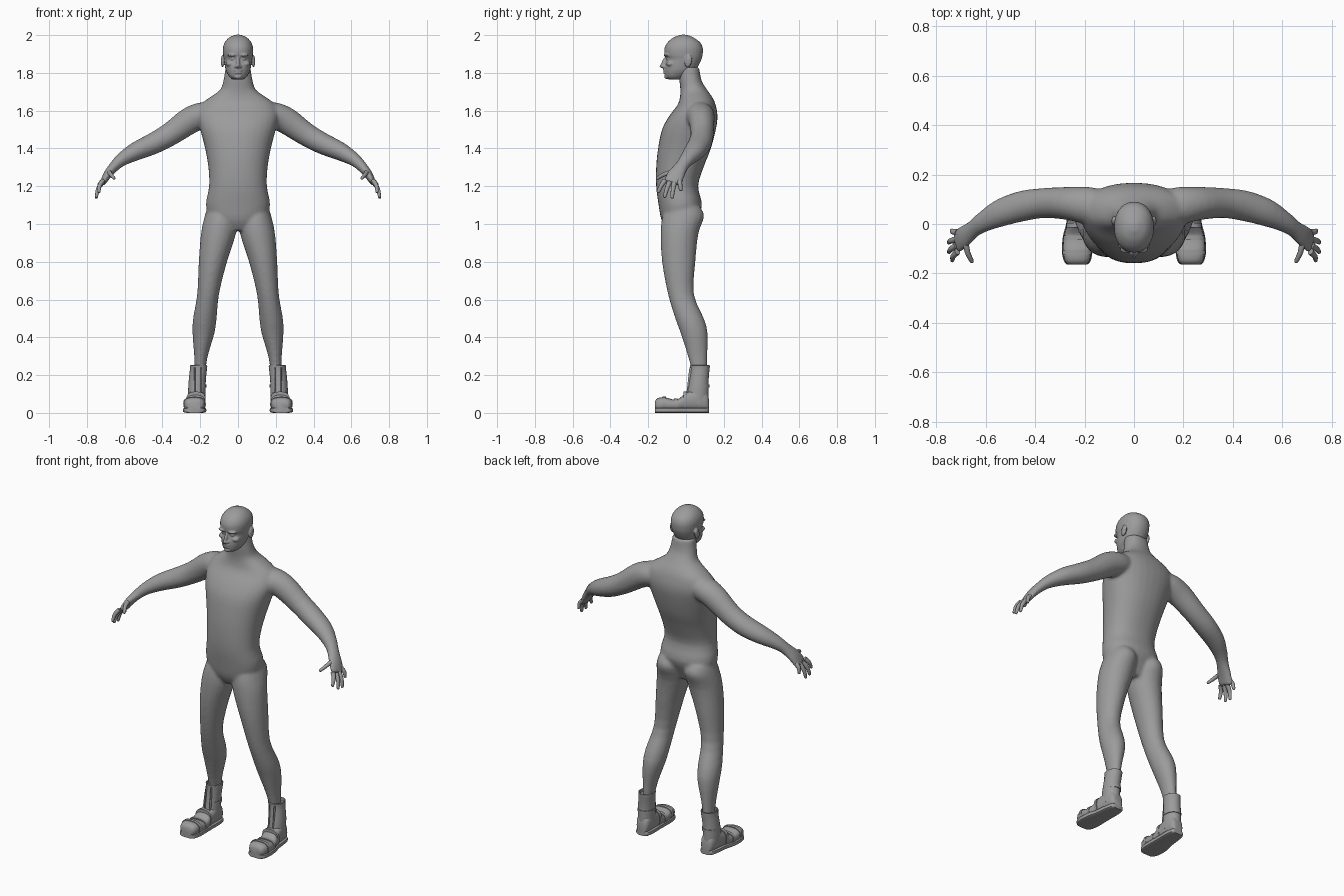
import bpy, bmesh, math
from mathutils import Vector, Matrix

cube = bpy.data.objects.get("Cube")
if cube:
    bpy.data.objects.remove(cube, do_unlink=True)

grey = bpy.data.materials.new("neutral_grey")
grey.use_nodes = True
COLOUR = (0.33, 0.33, 0.33, 1)
grey.diffuse_color = COLOUR
grey.node_tree.nodes["Principled BSDF"].inputs["Base Color"].default_value = COLOUR


def spline(a, b, c, d, t):
    return b + ((c - a) + (2 * a - 5 * b + 4 * c - d) * t
                + (3 * b - a - 3 * c + d) * t * t) * t / 2


def loft(bm, rings, sides=20, steps=3, square=1.0):
    """Skin closed ellipses given as (centre, half axis, half axis)."""
    fine = []
    for i in range(len(rings) - 1):
        quad = [rings[max(0, min(len(rings) - 1, i + k))] for k in (-1, 0, 1, 2)]
        for s in range(steps):
            fine.append([spline(*[r[j] for r in quad], s / steps) for j in range(3)])
    fine.append(rings[-1])
    loops = []
    for c, u, v in fine:
        loop = []
        for k in range(sides):
            a = 2 * math.pi * k / sides
            p, q = [math.copysign(abs(w) ** square, w) for w in (math.cos(a), math.sin(a))]
            loop.append(bm.verts.new(c + u * p + v * q))
        loops.append(loop)
    for lo, hi in zip(loops, loops[1:]):
        for k in range(sides):
            n = (k + 1) % sides
            bm.faces.new((lo[k], lo[n], hi[n], hi[k]))
    bm.faces.new(loops[0][::-1])
    bm.faces.new(loops[-1])


def level(z, x0, x1, y0, y1):
    """Horizontal ring from its limits in x and y."""
    return (Vector(((x0 + x1) / 2, (y0 + y1) / 2, z)),
            Vector(((x1 - x0) / 2, 0, 0)), Vector((0, (y1 - y0) / 2, 0)))


def upright(y, x, w, z0, z1):
    """Ring across the foot, from its width and height limits."""
    return (Vector((x, y, (z0 + z1) / 2)), Vector((w, 0, 0)), Vector((0, 0, (z1 - z0) / 2)))


def along(path):
    """Rings square to a path of (x, y, z, width, thickness)."""
    pts = [Vector(p[:3]) for p in path]
    rings = []
    for i, p in enumerate(path):
        t = (pts[min(i + 1, len(pts) - 1)] - pts[max(i - 1, 0)]).normalized()
        u = Vector((0, 1, 0))
        u = (u - t * u.dot(t)).normalized()
        rings.append((pts[i], u * p[3], t.cross(u) * p[4]))
    return rings


def ball(bm, centre, size, tilt=0.0):
    m = Matrix.Translation(centre) @ Matrix.Rotation(tilt, 4, 'X') @ Matrix.Diagonal((*size, 1))
    bmesh.ops.create_uvsphere(bm, u_segments=16, v_segments=10, radius=1, matrix=m)


def mirror_copy(bm):
    made = bmesh.ops.duplicate(bm, geom=bm.verts[:] + bm.edges[:] + bm.faces[:])["geom"]
    for v in made:
        if isinstance(v, bmesh.types.BMVert):
            v.co.x = -v.co.x


def finish(name, bm, voxel=0, smooth=0):
    bmesh.ops.recalc_face_normals(bm, faces=bm.faces[:])
    me = bpy.data.meshes.new(name)
    bm.to_mesh(me)
    bm.free()
    me.materials.append(grey)
    ob = bpy.data.objects.new(name, me)
    bpy.context.collection.objects.link(ob)
    bpy.ops.object.select_all(action='DESELECT')
    ob.select_set(True)
    bpy.context.view_layer.objects.active = ob
    if voxel:
        rm = ob.modifiers.new("blend", 'REMESH')
        rm.mode, rm.voxel_size, rm.use_smooth_shade = 'VOXEL', voxel, True
        sm = ob.modifiers.new("soften", 'SMOOTH')
        sm.factor, sm.iterations = 0.5, smooth
    else:
        bpy.ops.object.shade_smooth_by_angle(angle=math.radians(40))
    return ob


# Body: limbs first, mirrored, then the torso and neck
body = bmesh.new()
loft(body, along([(.12, .065, 1.585, .07, .06), (.19, .075, 1.575, .076, .07),
                  (.26, .083, 1.545, .068, .071), (.36, .085, 1.475, .061, .062),
                  (.45, .073, 1.425, .062, .057), (.54, .045, 1.385, .056, .049),
                  (.61, .008, 1.345, .042, .037), (.65, -.02, 1.31, .036, .029),
                  (.69, -.052, 1.262, .047, .023), (.717, -.072, 1.215, .05, .015)]))
loft(body, [level(*r) for r in [
    (1.09, .03, .16, -.10, .075), (1.04, .008, .177, -.125, .097),
    (.95, .01, .196, -.135, .066), (.80, .058, .208, -.127, .05),
    (.63, .10, .216, -.096, .042), (.50, .113, .238, -.057, .095),
    (.42, .125, .241, -.028, .115), (.30, .160, .232, .01, .113),
    (.20, .175, .23, .035, .11)]])
mirror_copy(body)
loft(body, [level(z, -w, w, f, b) for z, w, f, b in [
    (.965, .05, -.10, .03), (1.02, .14, -.13, .055), (1.1, .17, -.145, .085),
    (1.2, .153, -.158, .064), (1.3, .157, -.158, .093), (1.4, .174, -.148, .132),
    (1.5, .2, -.127, .158), (1.57, .215, -.09, .167), (1.63, .2, -.045, .157),
    (1.67, .15, -.032, .14), (1.71, .095, -.03, .112), (1.76, .077, -.035, .082),
    (1.83, .066, -.04, .07)]], sides=32, square=.9)
finish("body", body, .009, 6)

# Fingers and thumb
for side, label in ((1, "left"), (-1, "right")):
    hand = bmesh.new()
    for root, tip in (((.715, -.112, 1.23), (.738, -.15, 1.165)),
                      ((.718, -.088, 1.22), (.752, -.115, 1.14)),
                      ((.718, -.062, 1.22), (.753, -.075, 1.135)),
                      ((.715, -.035, 1.23), (.74, -.027, 1.175)),
                      ((.682, -.07, 1.275), (.655, -.157, 1.24))):
        a, b = Vector(root), Vector(tip)
        mid = a.lerp(b, .5) + Vector((.006, 0, .006))
        loft(hand, along([(*a, .014, .013), (*mid, .0115, .011),
                          (*a.lerp(b, .92), .009, .008), (*b, .003, .003)]), sides=10)
    hand.transform(Matrix.Diagonal((side, 1, 1, 1)))
    finish(label + "_fingers", hand)

# Head with brow, nose, lips, cheeks and ears
head = bmesh.new()
loft(head, [level(z, -w, w, f, b) for z, w, f, b in [
    (1.765, .028, -.092, -.02), (1.78, .046, -.108, .0), (1.81, .063, -.113, .045),
    (1.84, .070, -.112, .067), (1.872, .075, -.104, .082), (1.895, .079, -.114, .088),
    (1.93, .08, -.114, .089), (1.96, .071, -.099, .076), (1.985, .05, -.07, .044),
    (1.998, .024, -.04, .014), (2.002, .01, -.028, .0)]], sides=28, square=.92)
for s in (1, -1):
    ball(head, (s * .031, -.102, 1.894), (.026, .018, .008))
    ball(head, (s * .043, -.082, 1.848), (.022, .023, .015))
    ball(head, (s * .029, -.094, 1.874), (.013, .012, .007))
    ball(head, (s * .082, .012, 1.862), (.009, .02, .034), -.2)
    ball(head, (s * .011, -.115, 1.833), (.009, .013, .008))
ball(head, (0, -.117, 1.853), (.010, .013, .032), -.35)
ball(head, (0, -.126, 1.836), (.009, .015, .009))
ball(head, (0, -.11, 1.814), (.024, .012, .006))
ball(head, (0, -.109, 1.800), (.021, .012, .006))
ball(head, (0, -.100, 1.780), (.022, .016, .013))
finish("head", head, .0045, 3)

# Boots: shaft, foot, sole, cuff, straps and lacing
FOOT = [(.122, .215, .024, .01, .07), (.108, .216, .038, .01, .11), (.06, .218, .046, .01, .13),
        (.0, .222, .049, .012, .105), (-.05, .228, .056, .012, .07),
        (-.11, .23, .058, .01, .082), (-.15, .23, .05, .01, .078), (-.165, .23, .036, .02, .06)]
for side, label in ((1, "left"), (-1, "right")):
    boot = bmesh.new()
    loft(boot, [level(*r) for r in [
        (.05, .172, .263, -.0, .12), (.12, .172, .264, .008, .12), (.18, .170, .26, .017, .12),
        (.235, .164, .254, .022, .125), (.25, .163, .255, .021, .126), (.251, .17, .248, .028, .119),
        (.235, .172, .246, .03, .117)]], sides=24, steps=2)
    loft(boot, [upright(*r) for r in FOOT], sides=20, square=.75)
    boot.transform(Matrix.Diagonal((side, 1, 1, 1)))
    finish(label + "_boot", boot)

    sole = bmesh.new()
    loft(sole, [upright(y, x, w + .004, 0, .028) for y, x, w, _, _ in FOOT],
         sides=16, square=.45)
    sole.transform(Matrix.Diagonal((side, 1, 1, 1)))
    finish(label + "_boot_sole", sole)

    straps = bmesh.new()
    for y, x, w, top in ((-.115, .23, .060, .086), (-.055, .228, .058, .077), (-.005, .223, .052, .113)):
        loft(straps, [upright(y + d, x, w, .01, top) for d in (-.009, .009)],
             sides=20, steps=1, square=.75)
    loft(straps, [level(z, .168, .262, .012, .124) for z in (.135, .15)], sides=24, steps=1)
    for x in (.196, .228):
        loft(straps, [level(.10, x - .004, x + .004, .002, .03),
                      level(.24, x - .004, x + .004, .018, .04)], sides=8, steps=1)
    straps.transform(Matrix.Diagonal((side, 1, 1, 1)))
    finish(label + "_boot_straps", straps)
